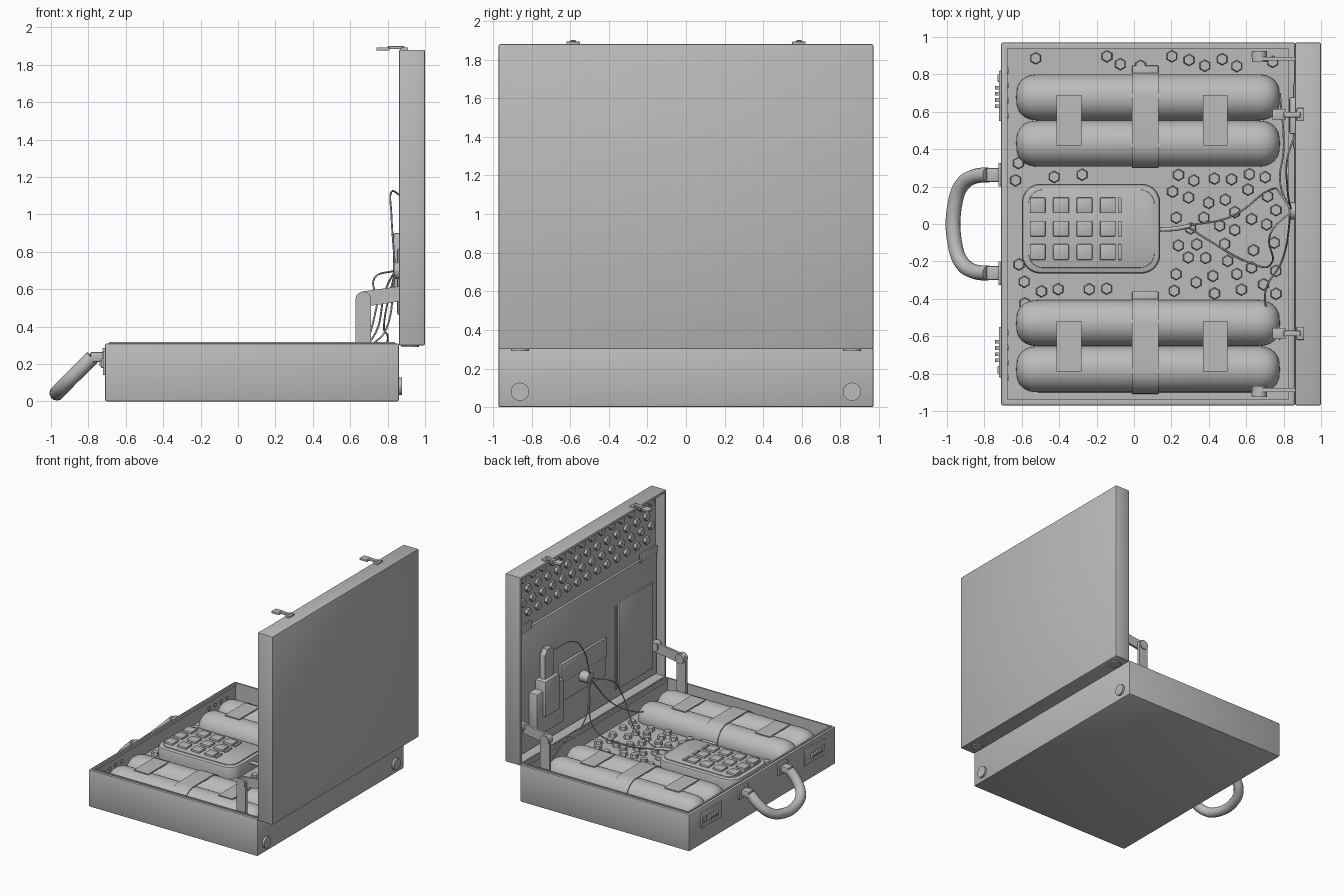
import bpy, bmesh, math, random
from mathutils import Matrix, Vector

if "Cube" in bpy.data.objects:
    bpy.data.objects.remove(bpy.data.objects["Cube"])

grey = bpy.data.materials.new("plain_grey")
grey.use_nodes = True
COLOUR = (0.5, 0.5, 0.5, 1)
grey.diffuse_color = COLOUR
grey.node_tree.nodes["Principled BSDF"].inputs["Base Color"].default_value = COLOUR


def finish(name, bm):
    bmesh.ops.recalc_face_normals(bm, faces=bm.faces)
    me = bpy.data.meshes.new(name)
    bm.to_mesh(me)
    bm.free()
    me.materials.append(grey)
    me.shade_smooth()
    me.set_sharp_from_angle(angle=math.radians(35))
    ob = bpy.data.objects.new(name, me)
    bpy.context.collection.objects.link(ob)
    return ob


def box_bm(x, y, z, bevel=0):
    bm = bmesh.new()
    size = [b - a for a, b in (x, y, z)]
    mid = [(a + b) / 2 for a, b in (x, y, z)]
    bmesh.ops.create_cube(bm, size=1, matrix=Matrix.Translation(mid) @ Matrix.Diagonal((*size, 1)))
    if bevel:
        bmesh.ops.bevel(bm, geom=bm.edges[:], offset=bevel, segments=2, affect='EDGES', profile=0.5)
    return bm


def box(name, x, y, z, bevel=0):
    return finish(name, box_bm(x, y, z, bevel))


def tray(name, x, y, z, open_dir, wall, depth):
    """Box hollowed out from the side that faces open_dir."""
    bm = box_bm(x, y, z, 0.008)
    face = max(bm.faces, key=lambda f: f.calc_area() * f.normal.dot(open_dir))
    bmesh.ops.inset_region(bm, faces=[face], thickness=wall - 0.008)
    hole = bmesh.ops.extrude_discrete_faces(bm, faces=[face])["faces"][0]
    bmesh.ops.translate(bm, verts=hole.verts, vec=-depth * Vector(open_dir))
    return finish(name, bm)


def disc(name, centre, r, depth, axis='Z', sides=32, top=None):
    bm = bmesh.new()
    turn = {'X': Matrix.Rotation(-math.pi / 2, 4, 'Y'), 'Y': Matrix.Rotation(math.pi / 2, 4, 'X'),
            'Z': Matrix()}[axis]
    bmesh.ops.create_cone(bm, cap_ends=True, segments=sides, radius1=r, radius2=r if top is None else top,
                          depth=depth, matrix=Matrix.Translation(centre) @ turn)
    return finish(name, bm)


def prism(name, pts, vec, bevel=0):
    """Extrude a closed outline along vec."""
    bm = bmesh.new()
    face = bm.faces.new([bm.verts.new(p) for p in pts])
    ext = bmesh.ops.extrude_face_region(bm, geom=[face])
    top = [v for v in ext["geom"] if isinstance(v, bmesh.types.BMVert)]
    bmesh.ops.translate(bm, verts=top, vec=vec)
    if bevel:
        edges = [e for e in bm.edges if all(v in top for v in e.verts)]
        bmesh.ops.bevel(bm, geom=edges, offset=bevel, segments=2, affect='EDGES', profile=0.5)
    return finish(name, bm)


def rounded(x0, x1, y0, y1, r, z):
    pts = []
    for cx, cy, start in ((x1 - r, y1 - r, 0), (x0 + r, y1 - r, 90), (x0 + r, y0 + r, 180), (x1 - r, y0 + r, 270)):
        for i in range(9):
            a = math.radians(start + i * 90 / 8)
            pts.append((cx + r * math.cos(a), cy + r * math.sin(a), z))
    return pts


def tube(name, pts, r, res=3):
    cu = bpy.data.curves.new(name, 'CURVE')
    cu.dimensions = '3D'
    cu.bevel_depth, cu.bevel_resolution, cu.resolution_u = r, res, 8
    cu.use_fill_caps = True
    sp = cu.splines.new('BEZIER')
    sp.bezier_points.add(len(pts) - 1)
    for bp, p in zip(sp.bezier_points, pts):
        bp.co = p
        bp.handle_left_type = bp.handle_right_type = 'AUTO'
    cu.materials.append(grey)
    ob = bpy.data.objects.new(name, cu)
    bpy.context.collection.objects.link(ob)


FLOOR = 0.17
# Case shells
tray("case_base", (-0.71, 0.86), (-0.97, 0.97), (0, 0.31), (0, 0, 1), 0.03, 0.31 - FLOOR)
tray("case_lid", (0.86, 1.0), (-0.97, 0.97), (0.3, 1.88), (-1, 0, 0), 0.025, 0.09)
for s in (-1, 1):
    box("rim_lip_side", (-0.69, 0.84), sorted((s * 0.938, s * 0.952)), (0.29, 0.318))
for x in (-0.69, 0.826):
    box("rim_lip_end", (x, x + 0.014), (-0.95, 0.95), (0.29, 0.318))

# Long cylinders with rounded ends
R, X0, X1, TZ = 0.123, -0.63, 0.78, 0.187
for y in (0.677, 0.43, -0.53, -0.777):
    prof = []
    for i in range(9):
        a = i * math.pi / 16
        prof.append((X0 + 0.12 * (1 - math.sin(a) ** 0.9), R * max(0, math.cos(a)) ** 0.75))
    prof.reverse()
    half = prof + [(X0 + X1 - x, r) for x, r in reversed(prof)]
    bm = bmesh.new()
    vs = [bm.verts.new((x, y, TZ + r)) for x, r in half]
    es = [bm.edges.new(p) for p in zip(vs, vs[1:])]
    bmesh.ops.spin(bm, geom=vs + es, cent=(0, y, TZ), axis=(1, 0, 0), angle=2 * math.pi, steps=40)
    bmesh.ops.remove_doubles(bm, verts=bm.verts[:], dist=0.0005)
    finish("cylinder", bm)


# Straps over each pair
def strap(name, x0, x1, ya, yb, low):
    def arc(r):
        right = [(yb, math.radians(low + i * (90 - low) / 10)) for i in range(11)]
        left = [(ya, math.pi - a) for _, a in reversed(right)]
        return [(x0, c + r * math.cos(a), TZ + r * math.sin(a)) for c, a in right + left]
    prism(name, arc(R + 0.008) + arc(R - 0.004)[::-1], (x1 - x0, 0, 0))


for ya, yb in ((0.43, 0.677), (-0.777, -0.53)):
    strap("strap_front", -0.415, -0.28, ya, yb, 85)
    strap("strap_middle", -0.01, 0.13, ya, yb, 0)
    strap("strap_back", 0.37, 0.5, ya, yb, 85)
    box("strap_tab", (-0.01, 0.13), (yb + 0.11, yb + 0.17), (FLOOR, 0.2), 0.004)

# Keypad with keys
prism("keypad_body", rounded(-0.6, 0.14, -0.265, 0.215, 0.1, FLOOR), (0, 0, 0.1), 0.02)
ring = prism("keypad_face", rounded(-0.565, 0.11, -0.235, 0.185, 0.08, 0.268), (0, 0, 0.01), 0.004)
for y in (0.1, -0.025, -0.15):
    for x in (-0.515, -0.39, -0.265, -0.14):
        box("key", (x - 0.042, x + 0.042), (y - 0.042, y + 0.042), (0.27, 0.295), 0.006)
    box("side_key", (-0.086, -0.066), (y - 0.042, y + 0.042), (0.27, 0.29), 0.004)
for x, w, y in ((-0.48, 0.13, 0.25), (-0.2, 0.18, 0.25), (-0.48, 0.13, -0.3), (-0.25, 0.22, -0.3)):
    box("floor_slit", (x, x + w), (y - 0.005, y + 0.005), (FLOOR, FLOOR + 0.006))

# Padding studs on the floor
random.seed(4)
placed = []
for x0, x1, y0, y1, n in ((0.2, 0.76, -0.38, 0.28, 40), (-0.65, -0.58, 0.2, 0.38, 4), (-0.65, -0.58, -0.43, -0.2, 4),
                          (-0.55, -0.12, 0.25, 0.27, 2), (-0.5, -0.1, -0.36, -0.34, 4), (-0.6, 0.8, 0.84, 0.91, 10)):
    for _ in range(n * 25):
        p = Vector((random.uniform(x0, x1), random.uniform(y0, y1)))
        if n and all((p - q).length > 0.082 for q in placed):
            placed.append(p)
            n -= 1
            disc("floor_stud", (p.x, p.y, FLOOR + 0.015), 0.033, 0.03, 'Z', 6, 0.028)

# Lid lining: studded strip, pockets and pouch
for row in range(4):
    for col in range(14):
        y = -0.88 + col * 0.131 + (row % 2) * 0.06
        disc("lid_stud", (0.938, y, 1.79 - row * 0.1), 0.033, 0.025, 'X', 6)
box("lid_panel", (0.93, 0.96), (-0.94, 0.94), (0.33, 1.36), 0.006)
for y in ((0.72, 0.94), (-0.94, -0.72)):
    box("panel_corner", (0.922, 0.94), y, (1.34, 1.41), 0.006)
box("centre_pocket", (0.915, 0.935), (-0.25, 0.36), (0.58, 0.9), 0.006)
box("pocket_flap", (0.908, 0.92), (-0.25, 0.36), (0.74, 0.9), 0.004)
box("folder_pocket", (0.918, 0.935), (-0.88, -0.42), (0.4, 1.12), 0.006)
box("panel_seam", (0.924, 0.935), (-0.4, -0.385), (0.4, 1.1))
box("pouch", (0.85, 0.935), (0.4, 0.76), (0.46, 0.82), 0.015)
box("pouch_flap", (0.83, 0.93), (0.48, 0.68), (0.6, 0.9), 0.012)
prism("slim_handset", [(0.86, 0.58 + y, 1.0 + z) for y, z in
                       ((-0.06, -0.2), (0.06, -0.2), (0.06, 0.1), (0.03, 0.14), (-0.03, 0.14), (-0.06, 0.1))],
      (0.05, 0, 0), 0.008)
disc("wire_socket", (0.88, 0.07, 0.7), 0.045, 0.09, 'X', 24)

# Wires
tube("plug", [(0.13, -0.03, 0.24), (0.22, -0.025, 0.235), (0.3, -0.01, 0.22)], 0.012)
for path in ([(0.28, -0.01, 0.22), (0.52, 0.04, 0.21), (0.72, 0.18, 0.34), (0.79, 0.15, 0.6), (0.84, 0.07, 0.7)],
             [(0.28, -0.01, 0.22), (0.42, -0.1, 0.21), (0.6, -0.2, 0.21), (0.74, -0.2, 0.5), (0.73, -0.05, 0.66),
              (0.84, 0.07, 0.7)],
             [(0.84, 0.07, 0.7), (0.78, 0.25, 0.4), (0.8, 0.4, 0.35), (0.78, 0.7, 0.25)],
             [(0.84, 0.07, 0.69), (0.79, -0.2, 0.38), (0.7, -0.38, 0.28), (0.78, -0.62, 0.22)],
             [(0.84, 0.07, 0.71), (0.82, 0.2, 1.0), (0.82, 0.35, 1.12), (0.87, 0.5, 1.1)]):
    tube("wire", path, 0.005, 1)

# Carrying handle
side = [(-0.78, 0.262, 0.235), (-0.85, 0.255, 0.165), (-0.915, 0.215, 0.1), (-0.955, 0.12, 0.058)]
tube("handle_grip", side + [(x, -y, z) for x, y, z in reversed(side)], 0.04, 5)

for s in (-1, 1):
    def span(a, b):
        return sorted((s * a, s * b))
    # Handle mounts
    box("handle_mount", (-0.79, -0.715), span(0.225, 0.3), (0.21, 0.265), 0.01)
    box("handle_plate", (-0.725, -0.705), span(0.2, 0.325), (0.19, 0.285), 0.004)
    # Combination locks
    box("lock_plate", (-0.722, -0.705), span(0.55, 0.82), (0.14, 0.27), 0.004)
    for i in range(4):
        disc("lock_dial", (-0.72, s * (0.63 + i * 0.033), 0.2), 0.022, 0.02, 'Y', 16)
    box("lock_slide", (-0.73, -0.715), span(0.76, 0.8), (0.18, 0.23), 0.004)
    for y in (0.58, 0.66, 0.74, 0.82):
        disc("wall_rivet", (-0.676, s * y, 0.24), 0.018, 0.012, 'X', 16, 0.01)
    # Latches on the lid edge
    box("latch_foot", (0.87, 0.91), span(0.55, 0.62), (1.87, 1.893), 0.004)
    box("latch_arm", (0.8, 0.89), span(0.57, 0.6), (1.883, 1.9), 0.004)
    box("latch_hook", (0.74, 0.81), span(0.555, 0.615), (1.875, 1.893), 0.004)
    # Lid stays
    y = s * 0.905 - 0.012
    elbow = [(0.67 + 0.042 * math.cos(math.radians(a)), y, 0.545 + 0.042 * math.sin(math.radians(a)))
             for a in range(0, 181, 15)]
    prism("stay_upright", elbow + [(0.628, y, 0.18), (0.712, y, 0.18)], (0, 0.024, 0))
    y -= s * 0.02
    prism("stay_arm", [(0.67, y, 0.505), (0.93, y, 0.545), (0.93, y, 0.625), (0.66, y, 0.587)], (0, 0.02, 0))
    for x, z in ((0.67, 0.545), (0.91, 0.585)):
        disc("stay_pivot", (x, s * 0.895, z), 0.04, 0.06, 'Y')
    # Feet on the back wall and under the lid
    disc("back_foot", (0.865, s * 0.86, 0.08), 0.047, 0.025, 'X')
    disc("lid_foot", (0.92, s * 0.86, 0.3), 0.047, 0.02, 'Z')
